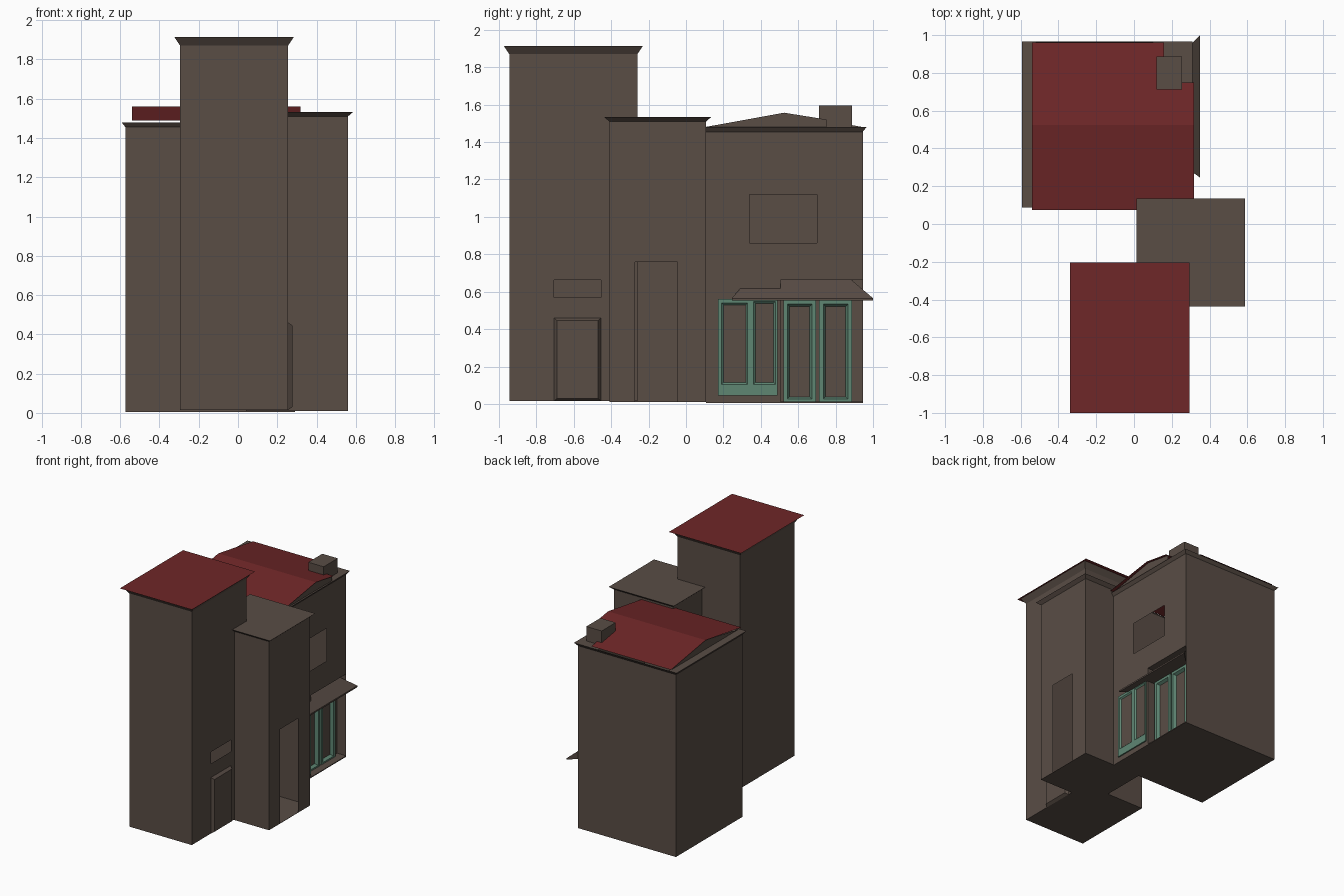
import bpy

if "Cube" in bpy.data.objects:
    bpy.data.objects.remove(bpy.data.objects["Cube"])


def material(name, rgb):
    m = bpy.data.materials.new(name)
    m.diffuse_color = (*rgb, 1)
    m.use_nodes = True
    m.node_tree.nodes["Principled BSDF"].inputs["Base Color"].default_value = m.diffuse_color
    return m


BROWN = material("brown_plaster", (0.10, 0.074, 0.060))
RED = material("red_roof", (0.159, 0.020, 0.021))
GREEN = material("green_joinery", (0.112, 0.238, 0.171))


def mesh(name, verts, faces, mat):
    me = bpy.data.meshes.new(name)
    me.from_pydata(verts, [], faces)
    me.materials.append(mat)
    ob = bpy.data.objects.new(name, me)
    bpy.context.collection.objects.link(ob)
    return ob


def rect(x0, x1, y0, y1, z):
    return [(x0, y0, z), (x1, y0, z), (x1, y1, z), (x0, y1, z)]


SIDES = [(0, 1, 5, 4), (1, 2, 6, 5), (2, 3, 7, 6), (3, 0, 4, 7)]
BOTTOM, TOP = (3, 2, 1, 0), (4, 5, 6, 7)


def box(name, x0, x1, y0, y1, z0, z1, mat):
    return mesh(name, rect(x0, x1, y0, y1, z0) + rect(x0, x1, y0, y1, z1),
                SIDES + [BOTTOM, TOP], mat)


def wall_x(name, x, y0, y1, z0, z1, holes, mat):
    """Wall facing +x, split into cells; cells inside a hole are left out."""
    ys = sorted({y0, y1, *(h[0] for h in holes), *(h[1] for h in holes)})
    zs = sorted({z0, z1, *(h[2] for h in holes), *(h[3] for h in holes)})
    v = [(x, y, z) for z in zs for y in ys]
    n, faces = len(ys), []
    for j in range(len(zs) - 1):
        for i in range(n - 1):
            cy, cz = (ys[i] + ys[i + 1]) / 2, (zs[j] + zs[j + 1]) / 2
            if not any(a < cy < b and c < cz < d for a, b, c, d in holes):
                k = j * n + i
                faces.append((k, k + 1, k + n + 1, k + n))
    mesh(name, v, faces, mat)


def shell(name, x0, x1, y0, y1, z0, z1, holes):
    """Hollow building: floor, three plain walls and a street wall with openings."""
    mesh(name + "_walls", rect(x0, x1, y0, y1, z0) + rect(x0, x1, y0, y1, z1),
         [SIDES[0], SIDES[2], SIDES[3], BOTTOM], BROWN)
    wall_x(name + "_street_wall", x1, y0, y1, z0, z1, holes, BROWN)


def cornice(name, x0, x1, y0, y1, z0, z1, d, cap):
    mesh(name, rect(x0, x1, y0, y1, z0) + rect(x0 - d, x1 + d, y0 - d, y1 + d, z1),
         SIDES + ([TOP] if cap else []), BROWN)


def frame(name, x0, x1, y0, y1, z0, z1, t, bottom, mat):
    """Rectangular frame facing +x with a bevelled inner edge."""
    b = 0.012

    def ring(x, dt):
        lo, hi = t + dt, bottom + dt
        return [(x, y0 + lo, z0 + hi), (x, y1 - lo, z0 + hi),
                (x, y1 - lo, z1 - lo), (x, y0 + lo, z1 - lo)]
    outer = [(y0, z0), (y1, z0), (y1, z1), (y0, z1)]
    v = [(x0, *p) for p in outer] + [(x1, *p) for p in outer] + ring(x1, 0) + ring(x0, b)
    f = []
    for r in range(0, 12, 4):
        for i in range(4):
            j = (i + 1) % 4
            f.append((r + i, r + j, r + 4 + j, r + 4 + i))
    mesh(name, v, f, mat)


# tall tower with flared cornice and overhanging red roof sheet
shell("tower", -0.295, 0.255, -0.945, -0.26, 0.015, 1.87,
      [(-0.705, -0.455, 0.57, 0.663)])
cornice("tower_cornice", -0.295, 0.255, -0.945, -0.26, 1.87, 1.915, 0.03, False)
mesh("tower_roof", rect(-0.34, 0.295, -1.0, -0.205, 1.918), [(0, 1, 2, 3)], RED)
# tower door: shallow tapered slab
door = [(0.255, -0.705, 0.015), (0.255, -0.455, 0.015), (0.255, -0.455, 0.46), (0.255, -0.705, 0.46),
        (0.277, -0.69, 0.03), (0.277, -0.47, 0.03), (0.277, -0.47, 0.445), (0.277, -0.69, 0.445)]
mesh("tower_door", door, SIDES + [TOP], BROWN)

# middle building with open doorway
shell("middle", 0.04, 0.56, -0.41, 0.107, 0.01, 1.51, [(-0.272, -0.045, 0.012, 0.76)])
cornice("middle_cornice", 0.04, 0.56, -0.41, 0.107, 1.51, 1.533, 0.027, True)

# shop building with upper window and a recessed corner entrance
shell("shop", -0.573, 0.29, 0.107, 0.945, 0.005, 1.455,
      [(0.34, 0.70, 0.86, 1.12), (0.505, 0.945, 0.012, 0.663)])
cornice("shop_cornice", -0.573, 0.29, 0.107, 0.945, 1.455, 1.48, 0.02, False)
mesh("entrance_recess", rect(0.21, 0.29, 0.505, 0.945, 0.012) + rect(0.21, 0.29, 0.505, 0.945, 0.663),
     [SIDES[0], SIDES[3], (0, 1, 2, 3), TOP], BROWN)

# shop roof: flat rim pieces, low gable with a notch for the chimney
mesh("flat_rim_left", rect(-0.593, -0.52, 0.087, 0.965, 1.48), [(0, 1, 2, 3)], BROWN)
mesh("flat_rim_back", rect(0.1, 0.31, 0.70, 0.965, 1.48), [(0, 1, 2, 3)], BROWN)
RIDGE, EAVE, YR, YF, YB = 1.56, 1.49, 0.525, 0.075, 0.96
yn = 0.75
zn = RIDGE - (RIDGE - EAVE) * (yn - YR) / (YB - YR)
prof = [(YF, EAVE), (YR, RIDGE), (yn, zn), (YB, EAVE)]
rv = [(x, y, z) for x in (-0.54, 0.16, 0.318) for y, z in prof]
mesh("gable_roof", rv, [(0, 4, 5, 1), (1, 5, 6, 2), (2, 6, 7, 3), (4, 8, 9, 5), (5, 9, 10, 6)], RED)
mesh("gable_end_left", [(-0.53, 0.1, 1.48), (-0.53, 0.945, 1.48), (-0.53, YR, RIDGE - 0.003)],
     [(0, 2, 1)], BROWN)
mesh("gable_end_right", [(0.30, 0.1, 1.48), (0.30, yn, 1.48), (0.30, yn, zn - 0.003), (0.30, YR, RIDGE - 0.003)],
     [(0, 1, 2, 3)], BROWN)
box("chimney", 0.12, 0.255, 0.712, 0.888, 1.48, 1.595, BROWN)

# hipped awning over the entrance
aw = [(0.235, 0.33, 0.663), (0.235, 0.885, 0.663), (0.35, 1.0, 0.565), (0.35, 0.245, 0.565),
      (0.235, 0.33, 0.553), (0.235, 0.885, 0.553), (0.35, 1.0, 0.553), (0.35, 0.245, 0.553)]
mesh("awning", aw, [(0, 3, 2, 1), (3, 7, 6, 2), (0, 4, 7, 3), (1, 2, 6, 5), (4, 5, 6, 7)], BROWN)

# green shop window (two panes) and two entrance doors
frame("window_frame_left", 0.288, 0.30, 0.17, 0.35, 0.045, 0.56, 0.02, 0.06, GREEN)
frame("window_frame_right", 0.288, 0.30, 0.35, 0.49, 0.045, 0.56, 0.012, 0.06, GREEN)
for i, y in enumerate((0.52, 0.712)):
    frame(f"entrance_door_frame_{i + 1}", 0.212, 0.235, y, y + 0.175, 0.014, 0.555, 0.022, 0.012, GREEN)
